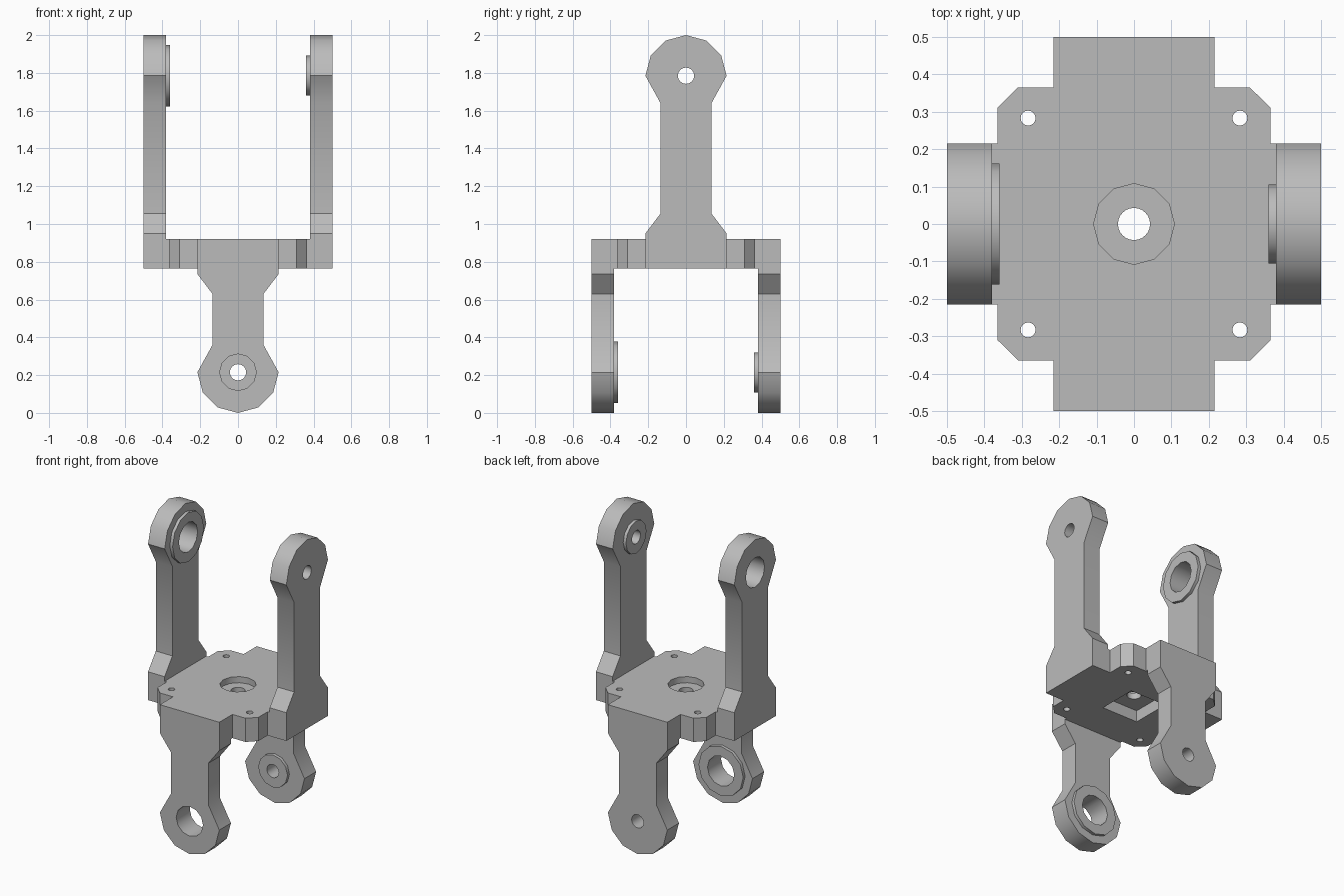
import bpy, bmesh, math
from mathutils import Matrix, Vector

cube = bpy.data.objects.get("Cube")
if cube:
    bpy.data.objects.remove(cube, do_unlink=True)

grey = bpy.data.materials.new("plain grey")
grey.use_nodes = True
grey.diffuse_color = (0.5, 0.5, 0.5, 1)
grey.node_tree.nodes["Principled BSDF"].inputs["Base Color"].default_value = (0.5, 0.5, 0.5, 1)

PLATE_LOW, PLATE_TOP = 0.765, 0.92
OUTER, ARM_INNER = 0.5, 0.38
END_R = 0.215


def prism(name, points, low, high, matrix=Matrix()):
    """Extrude a flat outline from low to high along local z."""
    bm = bmesh.new()
    face = bm.faces.new([bm.verts.new((x, y, low)) for x, y in points])
    top = bmesh.ops.extrude_face_region(bm, geom=[face])
    verts = [g for g in top["geom"] if isinstance(g, bmesh.types.BMVert)]
    bmesh.ops.translate(bm, vec=(0, 0, high - low), verts=verts)
    bmesh.ops.transform(bm, matrix=matrix, verts=bm.verts)
    bmesh.ops.recalc_face_normals(bm, faces=bm.faces)
    mesh = bpy.data.meshes.new(name)
    bm.to_mesh(mesh)
    bm.free()
    mesh.materials.append(grey)
    obj = bpy.data.objects.new(name, mesh)
    bpy.context.collection.objects.link(obj)
    return obj


def ring(radius, sides, cx=0, cy=0):
    return [(cx + radius * math.cos(math.tau * i / sides),
             cy + radius * math.sin(math.tau * i / sides)) for i in range(sides)]


def combine(obj, other, operation):
    """Apply a boolean and discard the helper."""
    mod = obj.modifiers.new("join", "BOOLEAN")
    mod.operation, mod.solver, mod.object = operation, "EXACT", other
    bpy.context.view_layer.objects.active = obj
    bpy.ops.object.modifier_apply(modifier=mod.name)
    bpy.data.objects.remove(other, do_unlink=True)


def finish(obj):
    bpy.ops.object.select_all(action="DESELECT")
    obj.select_set(True)
    bpy.context.view_layer.objects.active = obj
    bpy.ops.object.shade_smooth_by_angle(angle=math.radians(32))


# Cross-shaped plate with chamfered corners
quarter = [(OUTER, END_R), (0.365, END_R), (0.365, 0.31),
           (0.31, 0.365), (END_R, 0.365), (END_R, OUTER)]
outline = []
for k in range(4):
    turn = Matrix.Rotation(k * math.pi / 2, 2)
    outline += [tuple(turn @ Vector(p)) for p in quarter]
plate = prism("centre_plate", outline, PLATE_LOW, PLATE_TOP)

# Round recess above, square recess below, centre and corner holes
h = 0.13
square = [(-h, -h), (h, -h), (h, h), (-h, h)]
combine(plate, prism("cutter", ring(0.108, 12), 0.88, 1), "DIFFERENCE")
combine(plate, prism("cutter", square, 0.7, 0.84), "DIFFERENCE")
combine(plate, prism("cutter", ring(0.043, 24), 0.7, 1), "DIFFERENCE")
for sx in (-1, 1):
    for sy in (-1, 1):
        hole = ring(0.02, 16, sx * 0.283, sy * 0.283)
        combine(plate, prism("cutter", hole, 0.7, 1), "DIFFERENCE")
finish(plate)


def arm(name, angle, up, boss_r, bore_r, bore_sides):
    """Arm lying outward along local z, with a rounded eye, boss and bore."""
    if up:
        centre, sign, root = 2 - END_R, 1, PLATE_TOP
    else:
        centre, sign, root = END_R, -1, PLATE_LOW
    side = [(END_R, root), (END_R, root + sign * 0.03),
            (0.135, root + sign * 0.135), (0.135, centre - sign * 0.145)]
    arc = [(END_R * math.cos(math.pi * i / 6),
            centre + sign * END_R * math.sin(math.pi * i / 6)) for i in range(7)]
    points = side + arc + [(-x, z) for x, z in reversed(side)]
    # local x is the width, local y is height, local z points outward
    frame = Matrix.Rotation(angle, 4, "Z") @ Matrix(
        ((0, 0, 1, 0), (1, 0, 0, 0), (0, 1, 0, 0), (0, 0, 0, 1)))
    body = prism(name, points, ARM_INNER, OUTER, frame)
    boss = prism("boss", ring(boss_r, 12, 0, centre), 0.36, 0.42, frame)
    combine(body, boss, "UNION")
    bore = prism("cutter", ring(bore_r, bore_sides, 0, centre), 0.3, 0.6, frame)
    combine(body, bore, "DIFFERENCE")
    finish(body)


# One wide-bore and one pin-bore arm in each pair
wide, pin = (0.162, 0.097, 12), (0.106, 0.043, 24)
arm("upper_left_arm", 0, True, *pin)
arm("upper_right_arm", math.pi, True, *wide)
arm("lower_back_arm", math.pi / 2, False, *pin)
arm("lower_front_arm", -math.pi / 2, False, *wide)
